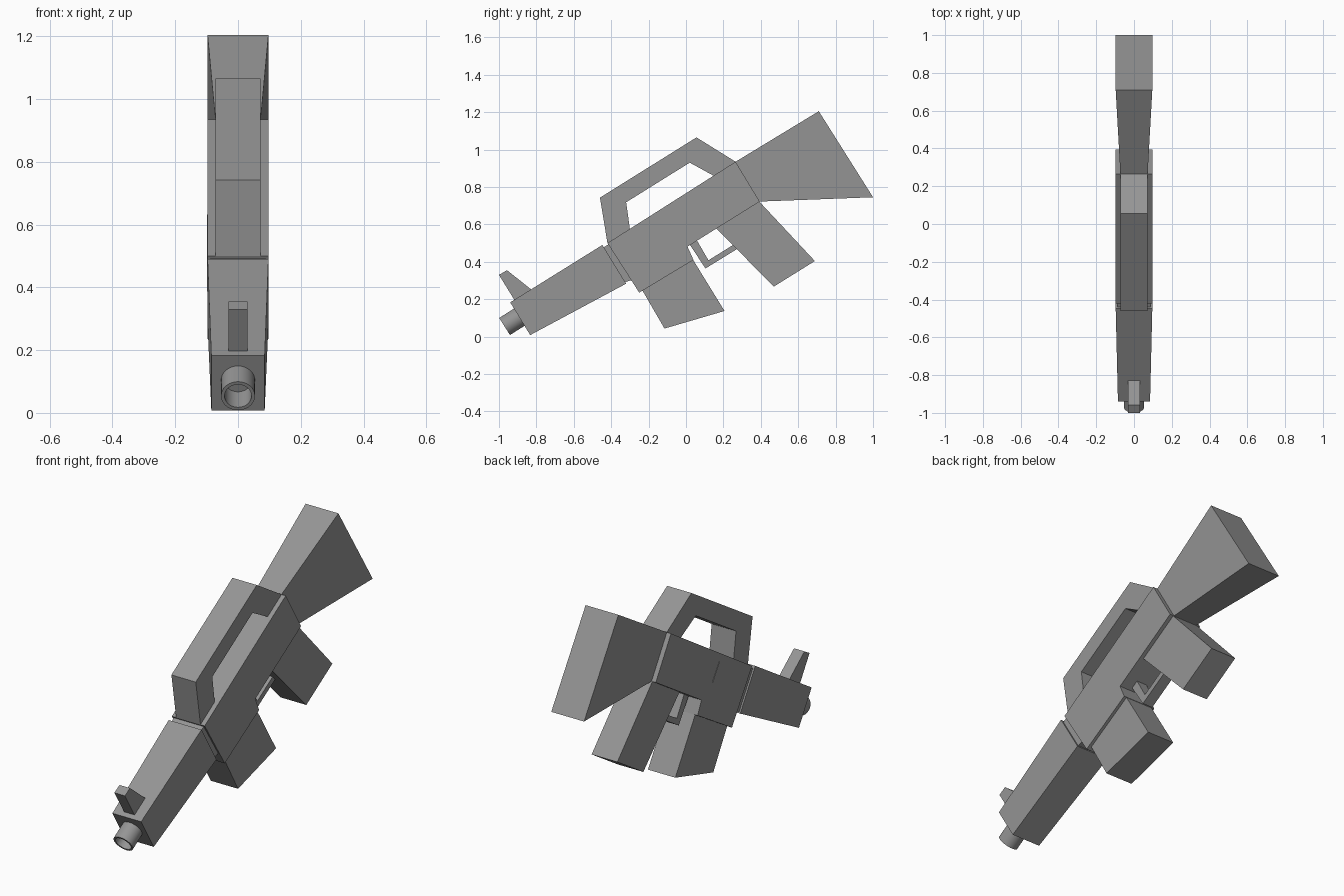
import bpy, bmesh, math
from mathutils import Vector

if "Cube" in bpy.data.objects:
    bpy.data.objects.remove(bpy.data.objects["Cube"])

grey = bpy.data.materials.new("mid_grey")
grey.diffuse_color = (0.30, 0.30, 0.30, 1)
grey.use_nodes = True
grey.node_tree.nodes["Principled BSDF"].inputs["Base Color"].default_value = grey.diffuse_color


def finish(bm, name):
    bmesh.ops.recalc_face_normals(bm, faces=bm.faces)
    mesh = bpy.data.meshes.new(name)
    bm.to_mesh(mesh)
    bm.free()
    mesh.materials.append(grey)
    ob = bpy.data.objects.new(name, mesh)
    bpy.context.collection.objects.link(ob)
    return ob


def plate(name, profile, half, centre=0.0):
    """Side profile of (y, z) points widened along x; half is one width or one per point."""
    widths = half if isinstance(half, (list, tuple)) else [half] * len(profile)
    bm = bmesh.new()
    left = [bm.verts.new((centre - w, y, z)) for (y, z), w in zip(profile, widths)]
    right = [bm.verts.new((centre + w, y, z)) for (y, z), w in zip(profile, widths)]
    bm.faces.new(left)
    bm.faces.new(right)
    n = len(profile)
    for i in range(n):
        j = (i + 1) % n
        bm.faces.new((left[i], left[j], right[j], right[i]))
    return finish(bm, name)


# Main body with the stepped underside
W = 0.097
front_top, rear_top = Vector((-0.42, 0.50)), Vector((0.265, 0.935))
rear_low, front_low = Vector((0.394, 0.722)), Vector((-0.25, 0.235))
plate("receiver", [front_top, rear_top, rear_low, (0.008, 0.481), (0.04, 0.41), front_low], W)

# Side port cover on the left face
along, down = rear_top - front_top, front_low - front_top
port = [front_top + along * u + down * v
        for u, v in ((0.025, 0.115), (0.375, 0.115), (0.375, 0.465), (0.025, 0.465))]
plate("port_cover", port, 0.002, -W)

# Flared shoulder stock
plate("stock", [(0.265, 0.935), (0.71, 1.205), (1.0, 0.745), (0.394, 0.722)],
      [0.072, W, W, 0.072])

# Carry handle arch
plate("carry_handle", [(-0.42, 0.50), (-0.46, 0.743), (0.056, 1.065), (0.265, 0.935),
                       (0.153, 0.857), (0.02, 0.93), (-0.32, 0.718), (-0.30, 0.576)], 0.072)

# Tapered handguard and the recessed collar behind it
plate("handguard", [(-0.447, 0.49), (-0.32, 0.283), (-0.833, 0.008), (-0.94, 0.183)],
      [W, W, 0.085, 0.085])
plate("collar", [(-0.44, 0.478), (-0.41, 0.495), (-0.29, 0.302), (-0.325, 0.291)], 0.088)

# Magazine and grip
plate("magazine", [(-0.235, 0.25), (-0.115, 0.043), (0.206, 0.137), (0.035, 0.415)], 0.081)
plate("grip", [(0.163, 0.578), (0.469, 0.267), (0.689, 0.404), (0.392, 0.722)], 0.076)

# Trigger guard strip
plate("trigger_guard", [(0.015, 0.50), (0.104, 0.364), (0.276, 0.47), (0.255, 0.492),
                        (0.12, 0.408), (0.058, 0.515)], 0.03)

# Front sight post
plate("front_sight", [(-1.0, 0.33), (-0.957, 0.355), (-0.825, 0.25), (-0.914, 0.19)], 0.031)

# Hollow barrel, turned about its axis
tilt = math.radians(32.3)
axis = Vector((0, math.cos(tilt), math.sin(tilt)))
out = Vector((0, -math.sin(tilt), math.cos(tilt)))
muzzle = Vector((0, -0.97, 0.054))
bm = bmesh.new()
ring = [bm.verts.new(muzzle + axis * t + out * r)
        for t, r in ((0.12, 0.054), (0, 0.054), (0, 0.043), (0.11, 0.043), (0.11, 0))]
edges = [bm.edges.new(pair) for pair in zip(ring, ring[1:])]
bmesh.ops.spin(bm, geom=ring + edges, cent=muzzle, axis=axis,
               angle=math.tau, steps=32, use_merge=True)
bmesh.ops.remove_doubles(bm, verts=bm.verts, dist=0.0005)
barrel = finish(bm, "barrel")
bpy.context.view_layer.objects.active = barrel
barrel.select_set(True)
bpy.ops.object.shade_smooth_by_angle(angle=math.radians(30))
